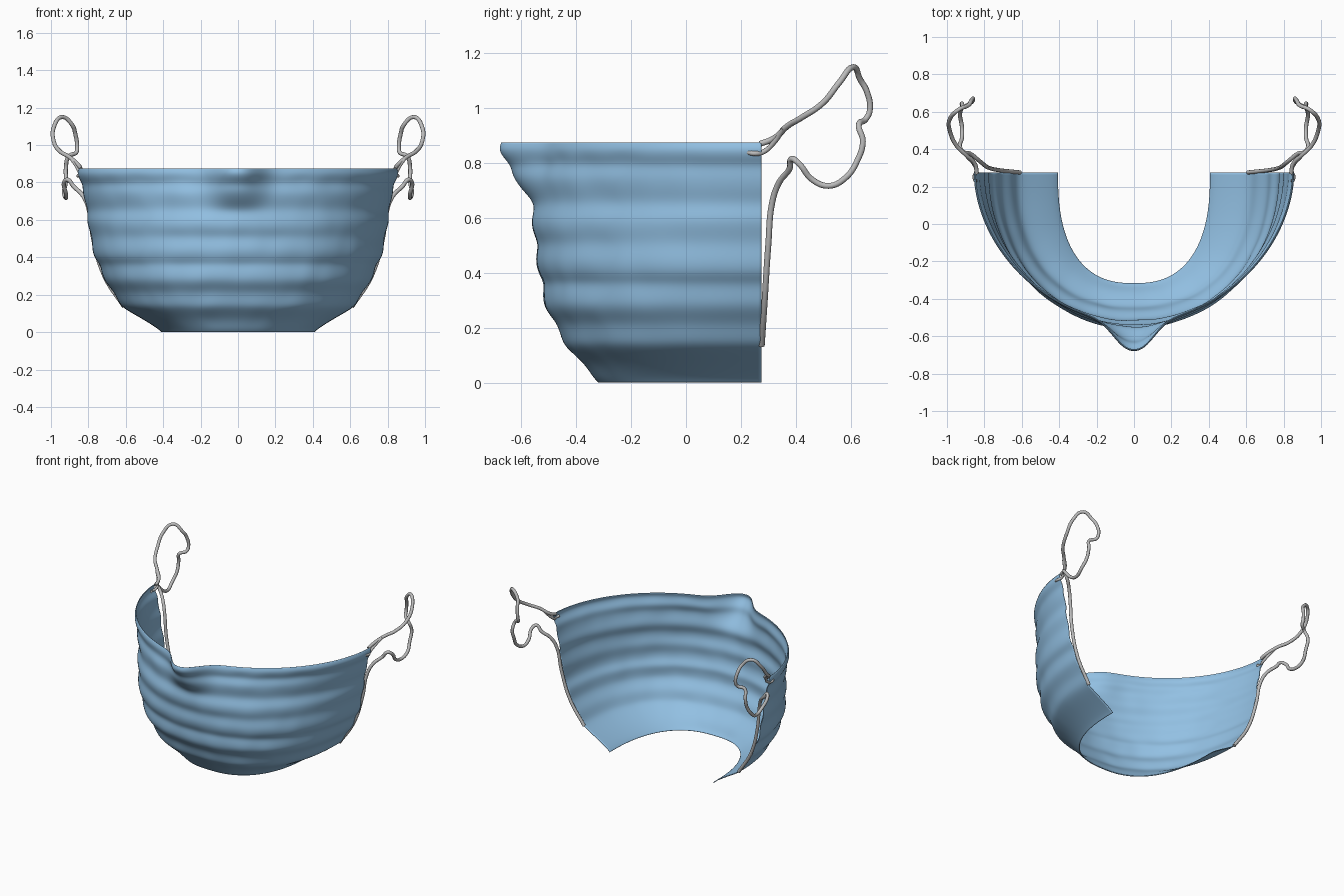
import bpy, math
from mathutils import Vector, noise

cube = bpy.data.objects.get("Cube")
if cube:
    bpy.data.objects.remove(cube, do_unlink=True)


def material(name, rgb):
    m = bpy.data.materials.new(name)
    m.use_nodes = True
    m.diffuse_color = (*rgb, 1)
    m.node_tree.nodes["Principled BSDF"].inputs["Base Color"].default_value = (*rgb, 1)
    return m


blue = material("pale blue fabric", (0.29, 0.53, 0.77))
grey = material("grey elastic", (0.50, 0.50, 0.50))

BACK = 0.275   # y of the open rear edge
COLS = 72

# Pleated profile: height, half width at the rear edge, depth at the front
PROFILE = [
    (0.00, 0.41, -0.32), (0.02, 0.43, -0.34), (0.07, 0.51, -0.37),
    (0.12, 0.60, -0.43), (0.15, 0.635, -0.452), (0.21, 0.66, -0.465),
    (0.25, 0.695, -0.50), (0.285, 0.72, -0.52), (0.33, 0.73, -0.52),
    (0.365, 0.74, -0.515), (0.40, 0.77, -0.537), (0.45, 0.78, -0.55),
    (0.505, 0.78, -0.537), (0.55, 0.795, -0.56), (0.60, 0.81, -0.565),
    (0.65, 0.80, -0.54), (0.70, 0.82, -0.55), (0.75, 0.83, -0.555),
    (0.79, 0.83, -0.53), (0.82, 0.85, -0.535), (0.85, 0.86, -0.54),
    (0.875, 0.85, -0.53),
]


def shell_point(t, z, half, front):
    """Point on the half oval section at one height."""
    k = z / PROFILE[-1][0]
    e = 2 / (2.5 - 0.62 * min(1, k * 1.3))
    c, s = math.cos(t), max(0, math.sin(t))
    x = half * math.copysign(abs(c) ** e, c)
    y = BACK - (BACK - front) * s ** e
    # Nose bump swelling toward the top edge
    rise = min(1, max(0, (z - 0.64) / 0.2))
    y -= 0.145 * rise * math.exp(-(abs(x) / 0.13) ** 2.5) * (s > 0.5)
    # Faint fabric creases
    crease = 0.006 * noise.noise(Vector((x, y, z)) * 9) * s
    if 0.03 < z < 0.85:
        x, y = x + crease * c, y - crease * s
    return (x, y, z)


# Mask panel
verts = [shell_point(math.pi * i / COLS, *row) for row in PROFILE for i in range(COLS + 1)]
n = COLS + 1
faces = [(r * n + i + 1, r * n + i, (r + 1) * n + i, (r + 1) * n + i + 1)
         for r in range(len(PROFILE) - 1) for i in range(COLS)]
mesh = bpy.data.meshes.new("mask_panel")
mesh.from_pydata(verts, [], faces)
mesh.materials.append(blue)
panel = bpy.data.objects.new("mask_panel", mesh)
bpy.context.collection.objects.link(panel)
for p in mesh.polygons:
    p.use_smooth = True
sub = panel.modifiers.new("smooth_pleats", 'SUBSURF')
sub.levels = sub.render_levels = 2
sub.boundary_smooth = 'PRESERVE_CORNERS'
thick = panel.modifiers.new("fabric_thickness", 'SOLIDIFY')
thick.thickness = 0.005


# Ear straps
def strap(name, points, side, radius=0.011):
    cu = bpy.data.curves.new(name, 'CURVE')
    cu.dimensions = '3D'
    cu.bevel_depth = radius
    cu.bevel_resolution = 3
    cu.resolution_u = 6
    cu.use_fill_caps = True
    sp = cu.splines.new('BEZIER')
    sp.bezier_points.add(len(points) - 1)
    for bp, (x, y, z) in zip(sp.bezier_points, points):
        bp.co = (side * x, y, z)
        bp.handle_left_type = bp.handle_right_type = 'AUTO'
    cu.materials.append(grey)
    ob = bpy.data.objects.new(name, cu)
    bpy.context.collection.objects.link(ob)


LOOP = [
    (0.84, 0.27, 0.87), (0.85, 0.32, 0.89), (0.90, 0.37, 0.935),
    (0.95, 0.42, 0.965), (0.985, 0.50, 1.02), (0.985, 0.56, 1.095),
    (0.94, 0.61, 1.15), (0.885, 0.635, 1.105), (0.87, 0.66, 1.06),
    (0.86, 0.67, 0.99), (0.865, 0.655, 0.96), (0.905, 0.63, 0.94),
    (0.92, 0.645, 0.88), (0.92, 0.625, 0.81), (0.93, 0.58, 0.745),
    (0.92, 0.52, 0.717), (0.92, 0.46, 0.74), (0.93, 0.41, 0.80),
    (0.91, 0.385, 0.815), (0.88, 0.378, 0.78), (0.83, 0.34, 0.73),
    (0.80, 0.315, 0.66), (0.775, 0.30, 0.50), (0.715, 0.287, 0.30),
    (0.61, 0.276, 0.135),
]
# Second strand stitched through the upper corner
KNOT = [(0.845, 0.225, 0.84), (0.855, 0.25, 0.835), (0.845, 0.28, 0.84),
        (0.86, 0.325, 0.88), (0.89, 0.355, 0.925)]

for side, label in ((1, "left"), (-1, "right")):
    strap(label + "_ear_strap", LOOP, side)
    strap(label + "_strap_knot", KNOT, side, 0.009)
